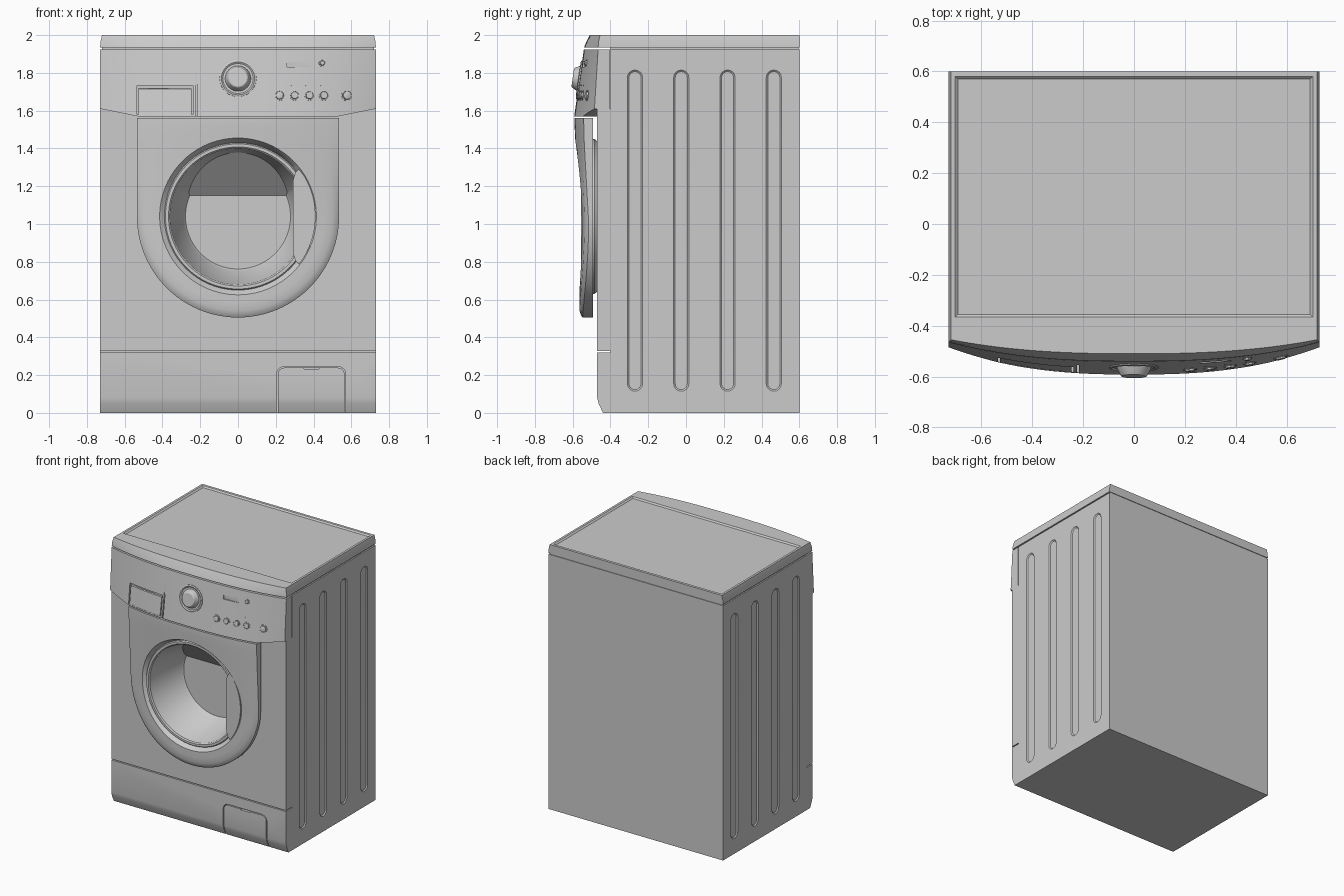
import bpy, bmesh, math
from mathutils import Vector

if "Cube" in bpy.data.objects:
    bpy.data.objects.remove(bpy.data.objects["Cube"])

W = 0.73                      # half width
CZ = 1.04                     # porthole centre height


def lerp(a, b, t):
    return a + (b - a) * t


def finish(name, bm, flip=False, angle=30):
    bmesh.ops.recalc_face_normals(bm, faces=bm.faces)
    if flip:
        bmesh.ops.reverse_faces(bm, faces=bm.faces)
    me = bpy.data.meshes.new(name)
    bm.to_mesh(me)
    bm.free()
    ob = bpy.data.objects.new(name, me)
    bpy.context.collection.objects.link(ob)
    smooth(ob, angle)
    return ob


def smooth(ob, angle=30):
    bpy.ops.object.select_all(action='DESELECT')
    ob.select_set(True)
    bpy.context.view_layer.objects.active = ob
    bpy.ops.object.shade_smooth_by_angle(angle=math.radians(angle))


def loft_bm(rings, start=True, end=True, wrap=False):
    bm = bmesh.new()
    vs = [[bm.verts.new(p) for p in r] for r in rings]
    pairs = list(zip(vs, vs[1:])) + ([(vs[-1], vs[0])] if wrap else [])
    n = len(vs[0])
    for a, b in pairs:
        for i in range(n):
            j = (i + 1) % n
            bm.faces.new((a[i], a[j], b[j], b[i]))
    if start and not wrap:
        bm.faces.new(vs[0])
    if end and not wrap:
        bm.faces.new(vs[-1])
    return bm


def prism(name, pts, y0, y1):
    """Outline in (x, z) extruded along y."""
    return finish(name, loft_bm([[(x, y, z) for x, z in pts] for y in (y0, y1)]))


def rect(x0, x1, z0, z1):
    return [(x0, z0), (x1, z0), (x1, z1), (x0, z1)]


def circle(r, y, n=96):
    return [(r * math.cos(2 * math.pi * i / n), y, CZ + r * math.sin(2 * math.pi * i / n)) for i in range(n)]


def cut(target, cutter):
    cutter.hide_render = True
    m = target.modifiers.new("cut", 'BOOLEAN')
    m.operation, m.object, m.solver = 'DIFFERENCE', cutter, 'EXACT'
    bpy.context.view_layer.objects.active = target
    bpy.ops.object.modifier_apply(modifier=m.name)
    bpy.data.objects.remove(cutter)


def bow(x):
    return (abs(x) / W) ** 2.5


def panel_y(x, z):
    t = (z - 1.57) / 0.36
    return lerp(lerp(-0.592, -0.54, t), lerp(-0.487, -0.465, t), bow(x))


def door_y(x, z):
    t = max(0, min(1, (1.56 - z) / 0.56))
    return lerp(-0.592, -0.565, t) + lerp(0.105, 0.07, t) * bow(x)


# cabinet: side profile with kick-plate slot, extruded across the width
prof = [(0.6, 0), (-0.44, 0), (-0.463, 0.05), (-0.47, 0.08), (-0.47, 0.32), (-0.4, 0.32), (-0.4, 0.328),
        (-0.47, 0.328), (-0.47, 1.61), (-0.4, 1.61), (-0.4, 1.925), (0.6, 1.925)]
cabinet = finish("cabinet", loft_bm([[(x, y, z) for y, z in prof] for x in (-W, W)]))
cut(cabinet, finish("drum_cutter", loft_bm([circle(0.385, -0.5), circle(0.385, -0.2)])))


def capsule(x, yc, r):
    return [(x, yc + r * math.cos(a), (1.775 if i < 9 else 0.155) + r * math.sin(a))
            for i, a in enumerate([math.pi * k / 8 for k in range(9)] + [math.pi + math.pi * k / 8 for k in range(9)])]


# pressed vertical channels in both sides
for side in (-1, 1):
    for yc in (-0.27, -0.025, 0.22, 0.465):
        cut(cabinet, finish("rib_cutter", loft_bm([capsule(side * 0.738, yc, 0.05), capsule(side * 0.723, yc, 0.032)])))


# filter hatch outline in the kick plate
def hatch(d):
    r = 0.04 - d
    arc = [math.pi / 2 * k / 6 for k in range(7)]
    right = [(0.53 + r * math.cos(a), 0.205 + r * math.sin(a)) for a in arc]
    left = [(0.245 - r * math.cos(a), 0.205 + r * math.sin(a)) for a in reversed(arc)]
    return [(right[0][0], -0.02)] + right + left + [(left[-1][0], -0.02)]


cut(cabinet, prism("hatch_cutter", hatch(0) + hatch(0.006)[::-1], -0.49, -0.43))
cut(cabinet, prism("notch_cutter", rect(0.35, 0.43, 0.233, 0.242), -0.49, -0.45))
smooth(cabinet)

# neck that leaves a shadow gap under the lid
bm = bmesh.new()
bmesh.ops.create_cube(bm, size=1)
for v in bm.verts:
    v.co = (v.co.x * 1.44, 0.0975 + v.co.y * 0.995, 1.925 + v.co.z * 0.05)
finish("lid_neck", bm)

# lid: bowed front, tapered edge, recessed top
XS = sorted([-W + 2 * W * i / 48 for i in range(49)] + [-0.53, 0.53])


def lid_ring(hw, z, yc, ye, back):
    front = [(x / W * hw, lerp(yc, ye, bow(x)), z) for x in XS]
    return front + [(hw, back, z), (-hw, back, z)]


finish("lid", loft_bm([lid_ring(0.73, 1.935, -0.54, -0.465, 0.6), lid_ring(0.728, 1.965, -0.528, -0.463, 0.6),
                       lid_ring(0.72, 2.0, -0.51, -0.455, 0.6), lid_ring(0.703, 2.0, -0.365, -0.365, 0.58),
                       lid_ring(0.692, 1.99, -0.355, -0.355, 0.57)]), angle=25)

# control panel: bowed, leaning back, lower corners rising
bm = bmesh.new()
rows = []
for k in range(9):
    row = []
    for x in XS:
        z0 = 1.57 + 0.04 * max(0, (abs(x) - 0.53) / 0.2)
        z = lerp(z0, 1.925, k / 8)
        row.append(bm.verts.new((x, panel_y(x, z), z)))
    rows.append(row)
for a, b in zip(rows, rows[1:]):
    for i in range(len(XS) - 1):
        bm.faces.new((a[i], a[i + 1], b[i + 1], b[i]))
ext = bmesh.ops.extrude_face_region(bm, geom=bm.faces[:], use_keep_orig=True)
for v in ext["geom"]:
    if isinstance(v, bmesh.types.BMVert):
        v.co.y = -0.402
panel = finish("control_panel", bm)
cut(panel, prism("seam_cutter", rect(-0.224, -0.216, 1.5, 1.918), -0.7, -0.555))
cut(panel, prism("drawer_cutter", rect(-0.535, -0.237, 1.58, 1.732), -0.7, -0.515))
cut(panel, prism("display_cutter", rect(0.26, 0.4, 1.83, 1.858), -0.7, panel_y(0.33, 1.845) + 0.004))
smooth(panel)

# detergent drawer grip: tilted plate inside the recess
xs = [-0.527 + 0.282 * i / 8 for i in range(9)]
bm = loft_bm([[(x, panel_y(x, 1.58) + 0.002, 1.58), (x, panel_y(x, 1.715) + 0.004, 1.715),
               (x, panel_y(x, 1.715) + 0.014, 1.718), (x, -0.51, 1.58)] for x in xs])
finish("drawer_grip", bm)


# turned parts that sit square on the panel surface
def turned(name, x, z, profile, n=32):
    e = 0.01
    dx = (panel_y(x + e, z) - panel_y(x - e, z)) / (2 * e)
    dz = (panel_y(x, z + e) - panel_y(x, z - e)) / (2 * e)
    rings = [[(r * math.cos(2 * math.pi * i / n), r * math.sin(2 * math.pi * i / n), h) for i in range(n)]
             for r, h in profile]
    ob = finish(name, loft_bm(rings))
    ob.location = (x, panel_y(x, z), z)
    ob.rotation_euler = Vector((dx, -1, dz)).to_track_quat('Z', 'Y').to_euler()


turned("program_knob", 0, 1.77, [(0.098, -0.012), (0.097, 0.004), (0.088, 0.007), (0.08, 0.001), (0.068, 0.001),
                                 (0.066, 0.008), (0.052, 0.034), (0.047, 0.037)], 48)
BUTTON = [(1, -0.01), (1, 0.003), (0.82, 0.003), (0.78, 0.001), (0.72, 0.001), (0.68, 0.008), (0.55, 0.01)]
for i, (x, z, r) in enumerate([(0.22, 1.68, 0.028), (0.3, 1.68, 0.026), (0.378, 1.68, 0.026), (0.455, 1.68, 0.026),
                               (0.577, 1.68, 0.03), (0.446, 1.852, 0.019)]):
    turned(f"button_{i + 1}", x, z, [(r * a, h) for a, h in BUTTON], 24)
for i, x in enumerate((0.28, 0.36, 0.44)):
    turned(f"indicator_{i + 1}", x, 1.735, [(0.004, -0.004), (0.004, 0.002)], 8)

# door: arch outline lofted into a round opening
corner = math.atan2(0.52, 0.535)
ANG = sorted([2 * math.pi * i / 96 for i in range(96)] + [corner, math.pi - corner])


def arch(a):
    c, s = abs(math.cos(a)), math.sin(a)
    return 0.535 if s <= 0 else min(0.535 / max(c, 1e-6), 0.52 / max(s, 1e-6))


def door_ring(t, y=None, drop=0.0):
    """t=0 is the outline, t=1 the opening."""
    out = []
    for a in ANG:
        r = lerp(arch(a), 0.415, t)
        x, z = r * math.cos(a), CZ + r * math.sin(a)
        soft = max(0.1, min(1, (1.5 - z) / 0.5))
        out.append((x, door_y(x, z) + drop * soft if y is None else y, z))
    return out


def hole_ring(r, y):
    return [(r * math.cos(a), y, CZ + r * math.sin(a)) for a in ANG]


finish("door", loft_bm([door_ring(0, -0.492), door_ring(0, None, 0.018), door_ring(0.1, None, 0.009),
                        door_ring(0.3, None, 0.001), door_ring(0.65), door_ring(1), hole_ring(0.388, -0.532),
                        hole_ring(0.388, -0.492)], wrap=True), angle=35)

# chrome-style rim around the glass
finish("porthole_rim", loft_bm([circle(r, y) for r, y in
                                [(0.39, -0.5), (0.39, -0.538), (0.384, -0.546), (0.368, -0.546), (0.36, -0.538),
                                 (0.36, -0.5)]], wrap=True))

# door seal bridging door and cabinet
finish("door_seal", loft_bm([circle(r, y) for r, y in [(0.41, -0.495), (0.41, -0.485), (0.395, -0.465),
                                                       (0.365, -0.465), (0.365, -0.495)]], wrap=True))

# glass bowl: cone with its upper rear sliced by a slanted deflector
bm = loft_bm([circle(0.362, -0.54), circle(0.29, -0.265), circle(0.278, -0.25)], start=False)
res = bmesh.ops.bisect_plane(bm, geom=bm.verts[:] + bm.edges[:] + bm.faces[:], plane_co=(0, -0.25, 1.15),
                             plane_no=(0, 0.23, 0.2), clear_outer=True)
bmesh.ops.edgeloop_fill(bm, edges=[g for g in res["geom_cut"] if isinstance(g, bmesh.types.BMEdge)])
finish("glass_bowl", bm, flip=True)

# door handle on the right of the rim
arc = [math.radians(-38 + 76 * i / 20) for i in range(21)]
pts = [(0.41 * math.cos(a), CZ + 0.41 * math.sin(a)) for a in arc]
pts += [(0.305, 1.275), (0.293, 1.24), (0.29, 1.2), (0.29, 0.88), (0.293, 0.84), (0.305, 0.805)]
prism("door_handle", pts, -0.557, -0.515)
